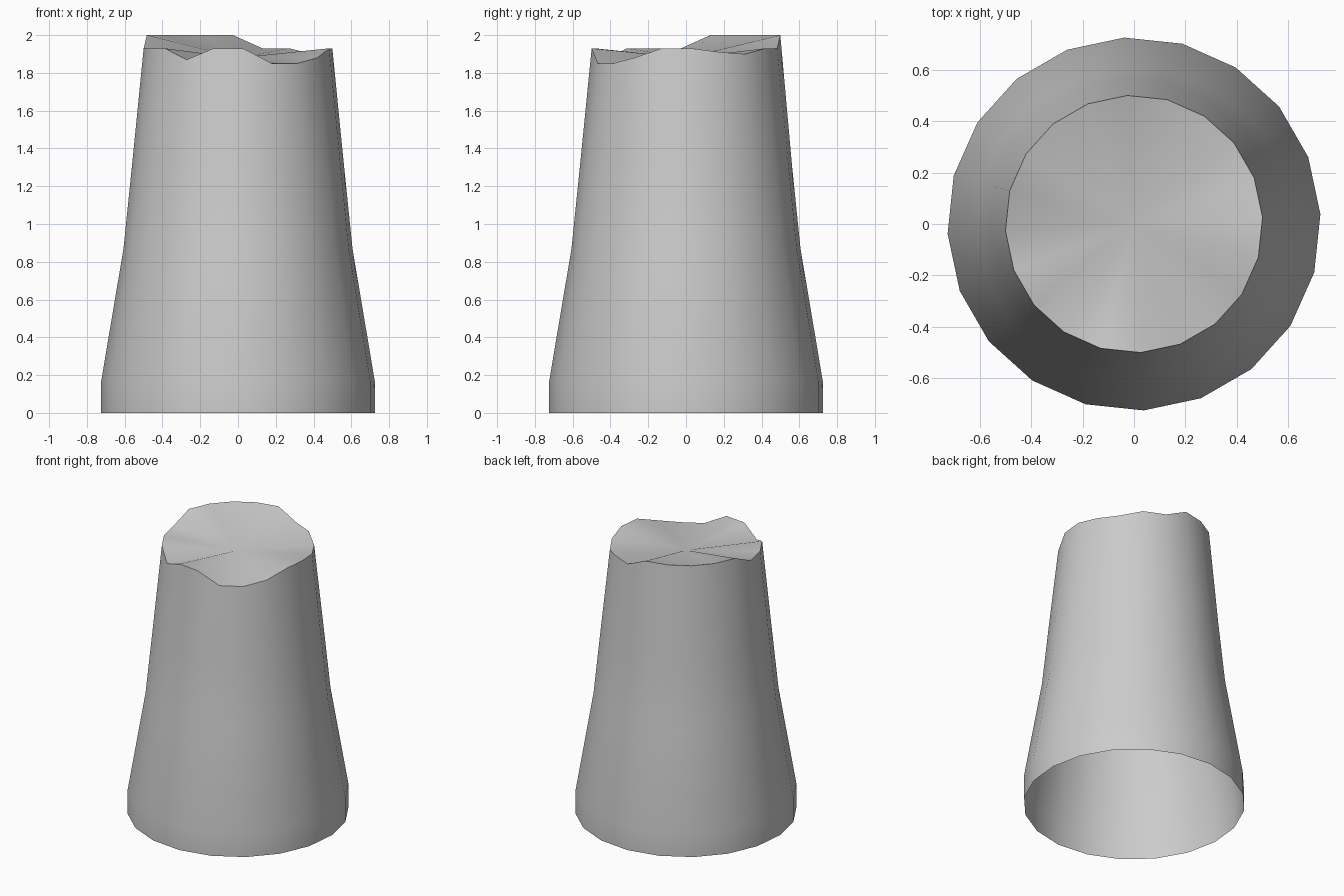
import bpy, bmesh, math

if "Cube" in bpy.data.objects:
    bpy.data.objects.remove(bpy.data.objects["Cube"])

SIDES = 20
OFFSET = math.radians(3)
# body rings from the ground up: (radius, height)
RINGS = [(0.725, 0.0), (0.725, 0.17), (0.607, 0.87), (0.562, 1.31)]
TOP_RADIUS, CENTRE_Z = 0.5, 1.88
# uneven height of the broken rim, counter-clockwise from +x
RIM = [1.93, 1.91, 1.90, 1.93, 1.93, 2.0, 2.0, 2.0, 2.0, 2.0,
       1.93, 1.93, 1.93, 1.87, 1.93, 1.93, 1.85, 1.85, 1.88, 1.93]


def ring(bm, radius, heights):
    verts = []
    for i, z in enumerate(heights):
        a = OFFSET + i * math.tau / SIDES
        verts.append(bm.verts.new((radius * math.cos(a), radius * math.sin(a), z)))
    return verts


bm = bmesh.new()

# tapered wall, open underneath
loops = [ring(bm, r, [z] * SIDES) for r, z in RINGS]
loops.append(ring(bm, TOP_RADIUS, RIM))
for low, high in zip(loops, loops[1:]):
    for i in range(SIDES):
        j = (i + 1) % SIDES
        bm.faces.new((low[i], low[j], high[j], high[i]))

# sunken top as a fan to the centre
centre = bm.verts.new((0, 0, CENTRE_Z))
rim = loops[-1]
for i in range(SIDES):
    bm.faces.new((rim[i], rim[(i + 1) % SIDES], centre))

# smooth shading with a hard rim
for f in bm.faces:
    f.smooth = True
for i in range(SIDES):
    bm.edges.get((rim[i], rim[(i + 1) % SIDES])).smooth = False

mesh = bpy.data.meshes.new("tapered_stump")
bm.to_mesh(mesh)
bm.free()
stump = bpy.data.objects.new("tapered_stump", mesh)
bpy.context.collection.objects.link(stump)
